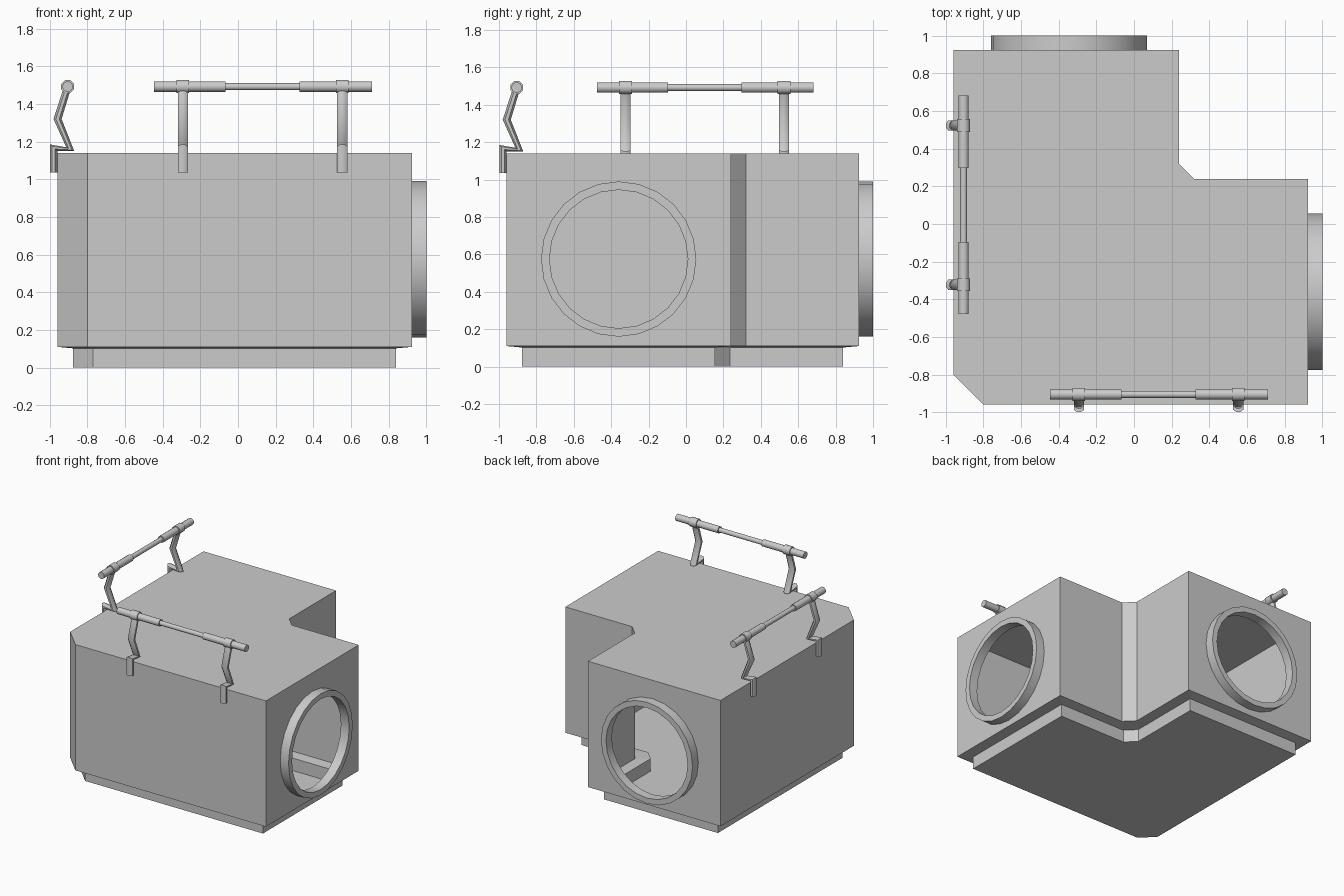
import bpy, bmesh, math

if "Cube" in bpy.data.objects:
    bpy.data.objects.remove(bpy.data.objects["Cube"])

SEG = 24            # sides of the round ports
PORT_Z, R_IN, R_OUT = 0.575, 0.37, 0.415
WALL, MOUTH = 0.925, 1.0


def finish(bm, name, smooth=False):
    bmesh.ops.remove_doubles(bm, verts=bm.verts, dist=1e-5)
    bmesh.ops.recalc_face_normals(bm, faces=bm.faces)
    me = bpy.data.meshes.new(name)
    bm.to_mesh(me)
    bm.free()
    ob = bpy.data.objects.new(name, me)
    bpy.context.collection.objects.link(ob)
    if smooth:
        bpy.ops.object.select_all(action='DESELECT')
        bpy.context.view_layer.objects.active = ob
        ob.select_set(True)
        bpy.ops.object.shade_smooth_by_angle(angle=math.radians(46))
    return ob


def skin(bm, rings, caps):
    """Join successive rings of points into a tube."""
    loops = [[bm.verts.new(p) for p in ring] for ring in rings]
    n = len(loops[0])
    for a, b in zip(loops, loops[1:]):
        for i in range(n):
            j = (i + 1) % n
            bm.faces.new((a[i], a[j], b[j], b[i]))
    if caps:
        bm.faces.new(loops[0])
        bm.faces.new(loops[-1])


# Mapping from (along, outward, height) to each side of the L
def on_back(u, d, z): return (u + 0.015, d, z)
def on_right(u, d, z): return (d, u, z)
def on_front(u, d, z): return (u, d, z)
def on_left(u, d, z): return (d, u - 0.03, z)


def port_ring(place, r, d):
    return [place(-0.36 + r * math.cos(2 * math.pi * i / SEG), d,
                  PORT_Z + r * math.sin(2 * math.pi * i / SEG)) for i in range(SEG)]


# L-shaped hollow body with a sunken plinth
outer = [(-.96, WALL), (.24, WALL), (.24, .32), (.32, .24),
         (WALL, .24), (WALL, -.96), (-.80, -.96), (-.96, -.80)]
inner = [(-.877, .84), (.155, .84), (.155, .235), (.235, .155),
         (.84, .155), (.84, -.877), (-.77, -.877), (-.877, -.77)]
bm = bmesh.new()


def level(pts, z):
    return [bm.verts.new((x, y, z)) for x, y in pts]


top, rim = level(outer, 1.14), level(outer, 0.11)
ledge, floor = level(inner, 0.102), level(inner, 0.0)
bm.faces.new(top)
bm.faces.new(floor)
for a, b, skip in ((top, rim, (0, 4)), (rim, ledge, ()), (ledge, floor, ())):
    for i in range(8):
        if i not in skip:
            j = (i + 1) % 8
            bm.faces.new((a[i], a[j], b[j], b[i]))

# End walls with round openings
for place, lo, hi in ((on_back, 0, 1), (on_right, 5, 4)):
    c = [bm.verts.new(p) for p in port_ring(place, R_IN, WALL)]
    corners = [top[hi], top[lo], rim[lo], rim[hi]]
    q = SEG // 4
    for i in range(SEG):
        bm.faces.new((c[i], c[(i + 1) % SEG], corners[i // q]))
    for k in range(4):
        bm.faces.new((c[k * q], corners[k], corners[k - 1]))
finish(bm, "body")

# Port collars
for name, place in (("back_port", on_back), ("right_port", on_right)):
    bm = bmesh.new()
    skin(bm, [port_ring(place, r, d) for r, d in
              ((R_OUT, WALL), (R_OUT, MOUTH), (R_IN, MOUTH), (R_IN, WALL))], False)
    finish(bm, name, True)

# Handles: stepped bar, collars and bent brackets
BAR_D, BAR_Z = -0.905, 1.492
BAR = [(-.447, .028), (-.066, .028), (-.066, .019), (.328, .019), (.328, .028), (.713, .028)]
BRACKET = [((-.998, 1.035), (-.96, 1.035)), ((-.998, 1.185), (-.96, 1.15)),
           ((-.912, 1.17), (-.87, 1.15)), ((-.98, 1.32), (-.937, 1.32)),
           ((-.925, 1.49), (-.885, 1.49))]


def bar_ring(place, u, r, n):
    return [place(u, BAR_D + r * math.cos(2 * math.pi * (i + .5) / n),
                  BAR_Z + r * math.sin(2 * math.pi * (i + .5) / n)) for i in range(n)]


def bracket_ring(place, u, a, b):
    pts, k = [], 1 / math.cos(math.pi / 8)
    for i in range(8):
        t = 2 * math.pi * (i + .5) / 8
        s = .5 + .5 * k * math.cos(t)
        pts.append(place(u + .027 * k * math.sin(t),
                         a[0] + (b[0] - a[0]) * s, a[1] + (b[1] - a[1]) * s))
    return pts


for side, place in (("front", on_front), ("left", on_left)):
    bm = bmesh.new()
    # tiny nudge keeps the step loops distinct
    skin(bm, [bar_ring(place, u, r, 12) for u, r in BAR], True)
    finish(bm, side + "_handle_bar", True)
    for end, u in (("a", -.293), ("b", .554)):
        bm = bmesh.new()
        skin(bm, [bar_ring(place, u + du, .037, 8) for du in (-.034, .034)], True)
        finish(bm, f"{side}_handle_collar_{end}", True)
        bm = bmesh.new()
        skin(bm, [bracket_ring(place, u, a, b) for a, b in BRACKET], True)
        finish(bm, f"{side}_handle_bracket_{end}", True)
